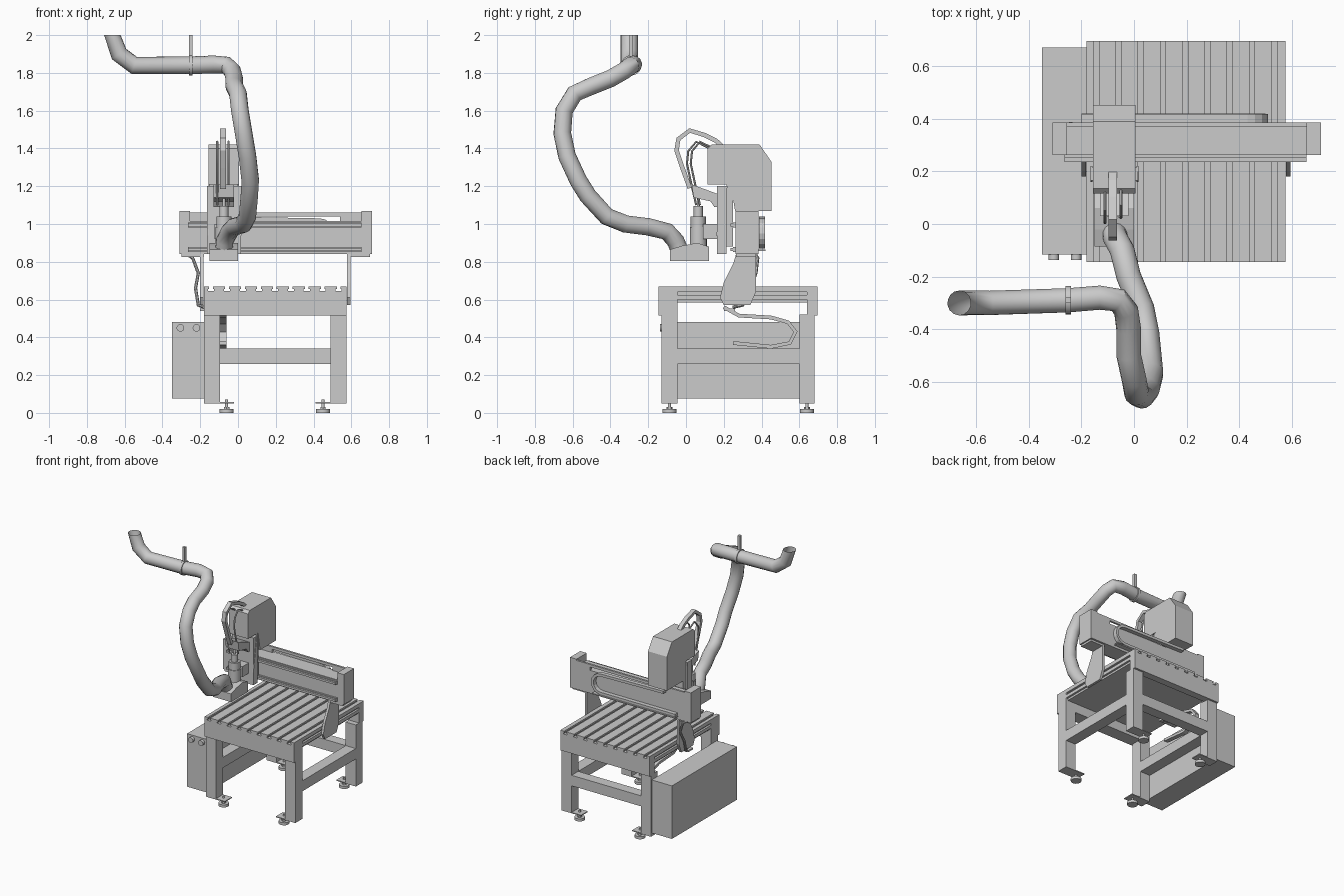
import bpy, bmesh, math
from mathutils import Vector, Matrix

default_cube = bpy.data.objects.get("Cube")
if default_cube:
    bpy.data.objects.remove(default_cube, do_unlink=True)

grey = bpy.data.materials.new("machine grey")
grey.use_nodes = True
grey.diffuse_color = (.6, .6, .6, 1)
grey.node_tree.nodes["Principled BSDF"].inputs["Base Color"].default_value = (.6, .6, .6, 1)
rounded = []


def finish(name, bm, smooth=False):
    bmesh.ops.recalc_face_normals(bm, faces=bm.faces)
    mesh = bpy.data.meshes.new(name)
    bm.to_mesh(mesh)
    bm.free()
    mesh.materials.append(grey)
    obj = bpy.data.objects.new(name, mesh)
    bpy.context.collection.objects.link(obj)
    if smooth:
        rounded.append(obj)
    return obj


def box(name, x, y, z):
    """Box from (low, high) pairs on each axis."""
    bm = bmesh.new()
    bmesh.ops.create_cube(bm, size=1)
    for v in bm.verts:
        v.co = [(lo + hi) / 2 + c * (hi - lo) for c, (lo, hi) in zip(v.co, (x, y, z))]
    return finish(name, bm)


def side_profile(name, x, outline):
    """Outline in the y-z plane, extruded along x."""
    bm = bmesh.new()
    face = bm.faces.new([bm.verts.new((x[0], y, z)) for y, z in outline])
    moved = bmesh.ops.extrude_face_region(bm, geom=[face])["geom"]
    verts = [g for g in moved if isinstance(g, bmesh.types.BMVert)]
    bmesh.ops.translate(bm, verts=verts, vec=(x[1] - x[0], 0, 0))
    return finish(name, bm)


def cylinder(name, centre, radius, depth, axis="z", top=None, sides=20):
    bm = bmesh.new()
    turn = Matrix.Rotation(math.pi / 2, 4, "X") if axis == "y" else \
        Matrix.Rotation(math.pi / 2, 4, "Y") if axis == "x" else Matrix()
    bmesh.ops.create_cone(bm, cap_ends=True, segments=sides, radius1=radius,
                          radius2=radius if top is None else top, depth=depth,
                          matrix=Matrix.Translation(centre) @ turn)
    return finish(name, bm, True)


def sweep(name, path, half_w, half_h, side, sides=4, capped=True, limit=None):
    """Sweep a rectangle (four sides) or an ellipse along a path."""
    bm = bmesh.new()
    pts = [Vector(p) for p in path]
    side = Vector(side)
    rings = []
    for i, p in enumerate(pts):
        a, b = pts[max(i - 1, 0)], pts[min(i + 1, len(pts) - 1)]
        t = ((p - a).normalized() + (b - p).normalized()).normalized()
        side = (side - t * side.dot(t)).normalized()
        up = t.cross(side)
        grow = math.sqrt(2) if sides == 4 else 1
        ring = []
        for k in range(sides):
            ang = math.tau * (k + .5) / sides
            co = p + (side * half_w * math.cos(ang) + up * half_h * math.sin(ang)) * grow
            if limit:
                co.z = limit if i == len(pts) - 1 else min(co.z, limit)
            ring.append(bm.verts.new(co))
        rings.append(ring)
    for r, s in zip(rings, rings[1:]):
        for k in range(sides):
            n = (k + 1) % sides
            bm.faces.new((r[k], r[n], s[n], s[k]))
    if capped:
        bm.faces.new(rings[0])
        bm.faces.new(rings[-1])
    return finish(name, bm, sides > 4)


X, Y = (1, 0, 0), (0, 1, 0)

# Frame legs, foot plates and levelling feet
left_leg, right_leg = (-.18, -.095), (.49, .575)
front_leg, back_leg = (-.13, -.045), (.6, .68)
for side_name, lx, foot_x, plate_x in (("right", left_leg, -.06, (-.18, -.02)),
                                       ("left", right_leg, .45, (.41, .575))):
    for end_name, ly in (("front", front_leg), ("back", back_leg)):
        label = f"{end_name}_{side_name}"
        mid = sum(ly) / 2
        box(label + "_leg", lx, ly, (.05, .52))
        box(label + "_foot_plate", plate_x, ly, (.05, .057))
        cylinder(label + "_foot_pad", (foot_x, mid, .01), .037, .02)
        cylinder(label + "_foot_stem", (foot_x, mid, .04), .008, .06, sides=10)
        cylinder(label + "_foot_nut", (foot_x, mid, .026), .016, .012, sides=6)
    box(side_name + "_stretcher", lx, (-.045, .6), (.26, .34))
box("back_stretcher", (-.095, .49), back_leg, (.26, .34))

# Table: end beams, slab, side rails and slotted planks
left_edge, right_edge = -.18, .575
box("front_table_beam", (left_edge, right_edge), (-.145, -.045), (.515, .645))
box("back_table_beam", (left_edge, right_edge), (.64, .695), (.515, .645))
box("table_slab", (-.165, .56), (-.045, .64), (.585, .645))
for edge, name in ((left_edge, "right"), (right_edge - .015, "left")):
    box(name + "_table_lip", (edge, edge + .015), (-.13, .69), (.64, .645))
    box(name + "_table_rail", (edge, edge + .015), (-.13, .69), (.6, .625))
slots = [-.143 + .0845 * i for i in range(9)]
starts = [left_edge] + slots
ends = slots + [right_edge]
for i, (a, b) in enumerate(zip(starts, ends)):
    lo, hi = (a if i == 0 else a + .01), (b if i == 9 else b - .01)
    box(f"plank_{i}", (lo, hi), (-.145, .695), (.655, .668))
    box(f"plank_web_{i}", (lo if i == 0 else lo + .006, hi if i == 9 else hi - .006),
        (-.145, .695), (.645, .655))

# Control cabinet with two knobs
box("control_cabinet", (-.35, -.18), (-.115, .67), (.075, .48))
for x in (-.305, -.22):
    cylinder("cabinet_knob", (x, -.125, .45), .02, .025, "y")

# Gantry uprights and top brackets
upright = [(.2, .57), (.34, .57), (.37, .64), (.37, .84), (.265, .84),
           (.25, .79), (.2, .69), (.18, .61)]
for name, x, shelf in (("right", (-.2, -.182), (-.3, -.18)),
                       ("left", (.577, .595), (.577, .7))):
    side_profile(name + "_gantry_upright", x, upright)
    box(name + "_gantry_bracket", shelf, (.265, .37), (.825, .842))

# Gantry beam with end caps, raised rear wall and linear rails
box("gantry_beam", (-.31, .71), (.262, .385), (.84, 1.015))
box("right_beam_cap", (-.31, -.255), (.262, .385), (1.015, 1.07))
box("left_beam_cap", (.655, .71), (.262, .385), (1.015, 1.07))
box("beam_wall_top", (-.255, .655), (.37, .385), (1.04, 1.06))
box("beam_wall_right", (-.255, .03), (.37, .385), (1.015, 1.04))
box("beam_wall_left", (.54, .655), (.37, .385), (1.015, 1.04))
for z in (.865, .995):
    box("linear_rail", (-.265, .655), (.235, .262), (z - .008, z + .008))
    box("rail_base", (-.265, .655), (.25, .262), (z - .014, z + .014))

# Cable chain and tray behind the beam
box("cable_tray", (-.2, .5), (.385, .42), (.858, .866))
loop = [(.43 + .07 * math.cos(a), .402, .95 + .07 * math.sin(a))
        for a in [math.pi * (k / 8 - .5) for k in range(9)]]
sweep("beam_cable_chain", [(-.2, .402, .88)] + loop + [(-.1, .402, 1.03)], .016, .01, Y)

# Carriage: motor cover, saddle, slide plate and spindle arm
cover = [(.115, 1.21), (.115, 1.4), (.135, 1.42), (.39, 1.42), (.452, 1.33),
         (.452, 1.07), (.26, 1.07), (.235, 1.21)]
side_profile("motor_cover", (-.155, .005), cover)
box("saddle", (-.15, 0), (.215, .25), (.88, 1.21))
box("slide_plate", (-.165, .015), (.165, .215), (.84, 1.2))
side_profile("spindle_arm", (-.13, -.02),
             [(.03, 1.21), (.165, 1.16), (.165, 1.09), (.15, 1.09), (.13, 1.12), (.04, 1.14)])
for x in (-.165, .01):
    side_profile("carriage_strip", (x, x + .008),
                 [(.2, 1.2), (.22, 1.2), (.18, .94), (.16, .94)])
box("spindle_clamp", (-.125, -.025), (.09, .165), (.92, 1.0))

# Spindle
spindle_x, spindle_y = -.075, .065
for name, z, r, d in (("spindle_body", .92, .045, .13), ("spindle_upper", 1.01, .04, .06),
                      ("spindle_neck", 1.065, .024, .06), ("spindle_rod", 1.13, .008, .1)):
    cylinder(name, (spindle_x, spindle_y, z), r, d)

# Dust shoe and extraction hose
side_profile("dust_shoe", (-.15, 0), [(-.085, .803), (.122, .803), (.122, .88),
                                      (.06, .9), (-.02, .885), (-.085, .865)])
hose = [(-.075, -.03, .85), (-.07, -.055, .91), (-.045, -.1, .96), (-.02, -.2, .985),
        (.03, -.32, 1), (.05, -.42, 1.04), (.06, -.52, 1.15), (.065, -.57, 1.23),
        (.05, -.63, 1.36), (.03, -.655, 1.48), (.01, -.645, 1.6), (0, -.59, 1.69),
        (-.02, -.5, 1.73), (-.02, -.4, 1.77), (-.03, -.33, 1.81), (-.06, -.29, 1.84),
        (-.13, -.28, 1.845), (-.25, -.29, 1.84), (-.55, -.3, 1.84), (-.63, -.3, 1.9),
        (-.665, -.3, 2)]
sweep("extraction_hose", hose, .047, .047, X, sides=14, capped=False, limit=2)
cylinder("hose_clamp", (-.25, -.29, 1.84), .054, .02, "x")
box("hose_hanger", (-.26, -.24), (-.3, -.28), (1.88, 2))

# Spindle cable chain and thin wires
arch = [(.02, 1.19), (-.02, 1.3), (-.05, 1.39), (-.04, 1.45), (.02, 1.495),
        (.1, 1.47), (.16, 1.44), (.22, 1.38)]
sweep("spindle_cable_chain", [(-.08, y, z) for y, z in arch], .016, .012, X)
for x, pull in ((-.11, .04), (-.05, .06)):
    wire = [(x, y * .7 + pull, 1.1 + (z - 1.19) * 1.1) for y, z in arch]
    sweep("spindle_wire", wire, .006, .006, X, sides=8)

# Chain hanging under the table
under = [(.2, .56), (.28, .515), (.45, .505), (.54, .48), (.58, .43),
         (.55, .37), (.45, .35), (.25, .37)]
sweep("table_cable_chain", [(-.078, y, z) for y, z in under], .017, .01, X)
box("chain_bracket", (-.2, -.06), (.2, .26), (.54, .552))

# Wire from the beam end down to the table
sweep("gantry_wire", [(-.29, .36, .85), (-.24, .38, .82), (-.21, .37, .74), (-.225, .34, .66),
                      (-.21, .3, .57), (-.18, .25, .56)], .009, .009, Y, sides=8)

bpy.ops.object.select_all(action="DESELECT")
for obj in rounded:
    obj.select_set(True)
bpy.context.view_layer.objects.active = rounded[0]
bpy.ops.object.shade_smooth_by_angle(angle=math.radians(40))
